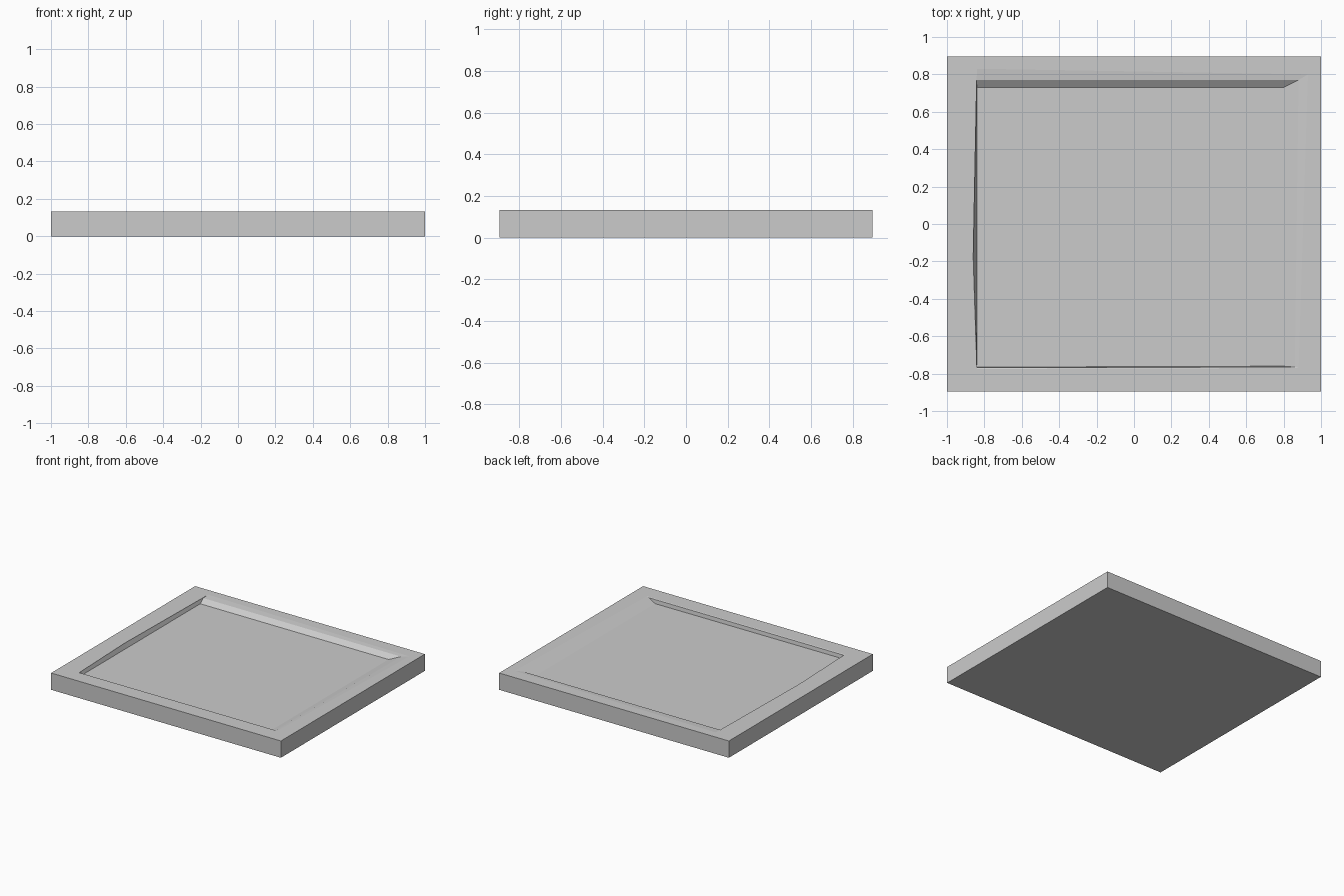
import bpy, bmesh

if "Cube" in bpy.data.objects:
    bpy.data.objects.remove(bpy.data.objects["Cube"])


def mesh_object(name, bm):
    bmesh.ops.recalc_face_normals(bm, faces=bm.faces)
    me = bpy.data.meshes.new(name)
    bm.to_mesh(me)
    bm.free()
    ob = bpy.data.objects.new(name, me)
    bpy.context.collection.objects.link(ob)
    return ob


def bridge(bm, a, b):
    n = len(a)
    for i in range(n):
        j = (i + 1) % n
        bm.faces.new((a[i], a[j], b[j], b[i]))


W, D, H = 1.0, 0.895, 0.132
FLOOR = 0.099

# Square tray slab
bm = bmesh.new()
bmesh.ops.create_cube(bm, size=1)
for v in bm.verts:
    v.co = (v.co.x * 2 * W, v.co.y * 2 * D, (v.co.z + 0.5) * H)
tray = mesh_object("tray", bm)

# Shallow recess: floor, sloped back and right sides, slightly bowed left side
loops = [
    [(-.84, -.765, FLOOR), (.80, -.76, FLOOR), (.80, .73, FLOOR),
     (-.84, .73, FLOOR), (-.84, -.18, FLOOR)],
    [(-.842, -.768, H - .004), (.86, -.765, H - .004), (.88, .77, H - .004),
     (-.842, .77, H - .004), (-.86, -.18, H - .004)],
    [(-.84, -.775, H), (.88, -.77, H), (.93, .80, H),
     (-.84, .83, H), (-.86, -.18, H)],
]
loops.append([(x, y, H + .05) for x, y, z in loops[-1]])
bm = bmesh.new()
rings = [[bm.verts.new(p) for p in loop] for loop in loops]
for low, high in zip(rings, rings[1:]):
    bridge(bm, low, high)
bm.faces.new(rings[0])
bm.faces.new(rings[-1])
cutter = mesh_object("recess_cutter", bm)
cutter.hide_render = True
cutter.hide_viewport = False

# Cut the recess into the slab
mod = tray.modifiers.new("recess", 'BOOLEAN')
mod.operation = 'DIFFERENCE'
mod.solver = 'EXACT'
mod.object = cutter
bpy.context.view_layer.objects.active = tray
tray.select_set(True)
bpy.ops.object.modifier_apply(modifier=mod.name)
bpy.data.objects.remove(cutter)
